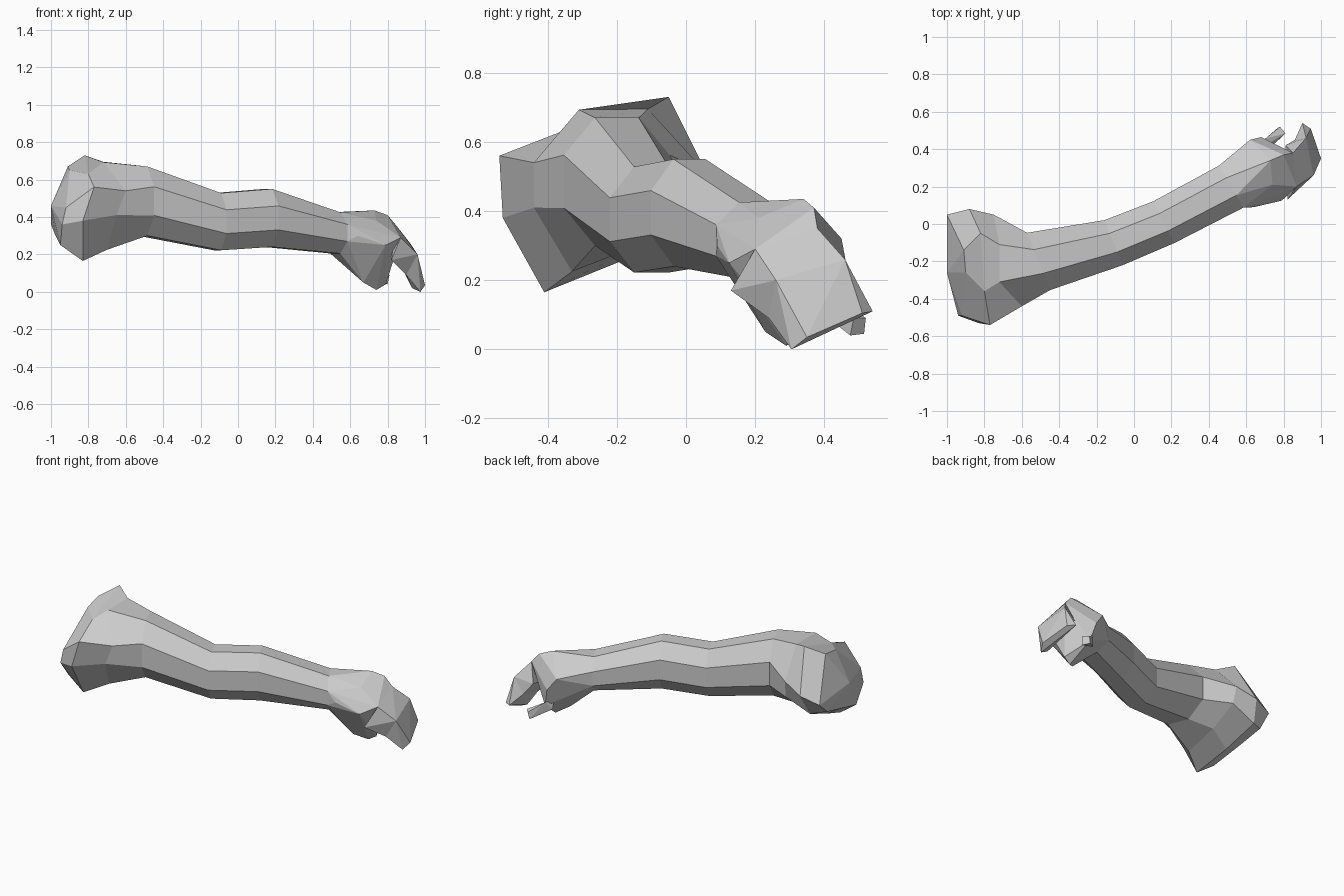
import bpy, bmesh
from math import sin, cos, radians
from mathutils import Vector

if "Cube" in bpy.data.objects:
    bpy.data.objects.remove(bpy.data.objects["Cube"])


def finish(bm, name):
    bmesh.ops.recalc_face_normals(bm, faces=bm.faces[:])
    mesh = bpy.data.meshes.new(name)
    bm.to_mesh(mesh)
    bm.free()
    obj = bpy.data.objects.new(name, mesh)
    bpy.context.collection.objects.link(obj)
    return obj


def ring(x, y, z, half_w, half_h, yaw):
    """Flat-topped octagon across the limb, starting at the back and going over the top."""
    a = radians(yaw)
    side = Vector((-sin(a), cos(a), 0))
    k = cos(radians(22.5))
    return [Vector((x, y, z)) + side * (half_w / k * cos(radians(22.5 + 45 * i)))
            + Vector((0, 0, half_h / k * sin(radians(22.5 + 45 * i)))) for i in range(8)]


def loft(name, rings, tip):
    bm = bmesh.new()
    rows = [[bm.verts.new(p) for p in r] for r in rings]
    for a, b in zip(rows, rows[1:]):
        for i in range(8):
            j = (i + 1) % 8
            bm.faces.new((a[i], a[j], b[j], b[i]))
    apex = bm.verts.new(tip)
    for i in range(8):
        bm.faces.new((apex, rows[0][i], rows[0][(i + 1) % 8]))
    return finish(bm, name)


def hull(name, points):
    bm = bmesh.new()
    for p in points:
        bm.verts.new(p)
    bmesh.ops.convex_hull(bm, input=bm.verts[:])
    loose = [v for v in bm.verts if not v.link_faces]
    bmesh.ops.delete(bm, geom=loose, context='VERTS')
    bmesh.ops.dissolve_limit(bm, angle_limit=radians(6), verts=bm.verts[:], edges=bm.edges[:])
    return finish(bm, name)


# Shoulder: slanted end cap, flared rim and the neck below it
cap = [(-1, .05, .43), (-.91, -.14, .67), (-.90, -.26, .65), (-.92, -.49, .45),
       (-.94, -.49, .36), (-.95, -.40, .25), (-.98, -.20, .31), (-1, -.03, .36)]
rim = [(-.88, .08, .47), (-.82, -.05, .73), (-.80, -.36, .63), (-.77, -.54, .56),
       (-.83, -.53, .38), (-.83, -.41, .165), (-.88, -.20, .25), (-.91, .02, .34)]
neck = [(-.75, .05, .52), (-.72, -.11, .695), (-.72, -.31, .693), (-.60, -.44, .54),
        (-.65, -.44, .41), (-.70, -.33, .225), (-.72, -.13, .30), (-.74, .03, .41)]

# Upper arm, elbow, forearm and wrist
wrist = ring(.52, .20, .315, .13, .11, 30)
arm_rings = [cap, rim, neck,
             ring(-.51, -.20, .485, .165, .185, 22),
             ring(-.11, -.10, .375, .13, .153, 22),
             ring(.16, .01, .395, .125, .155, 27),
             wrist]
loft("arm", arm_rings, (-1, -.26, .46))

# Palm with heel and knuckles
hull("palm", wrist + [
    (.73, .34, .435), (.80, .37, .41), (.74, .21, .38), (.62, .45, .32), (.68, .465, .24),
    (.64, .09, .30), (.79, .125, .25), (.87, .20, .29), (.85, .38, .35),
    (.60, .20, .13), (.67, .23, .05), (.74, .29, .01), (.79, .30, .04), (.71, .44, .12)])

# Fingers held together as two bent slabs
knuckle = [(.87, .20, .29), (.85, .38, .35), (.82, .13, .17), (.81, .42, .23)]
middle = [(.96, .26, .20), (.92, .46, .26), (.90, .24, .09), (.86, .45, .16)]
tips = [(1, .35, .035), (.945, .51, .105), (.975, .305, 0), (.93, .31, .02), (.90, .54, .11)]
hull("finger_base", knuckle + middle)
hull("finger_end", middle + tips)

# Thumb stub
hull("thumb", [(.67, .40, .16), (.70, .455, .15), (.67, .42, .10), (.72, .40, .10),
               (.78, .52, .09), (.81, .485, .09), (.77, .515, .045), (.80, .475, .04)])
